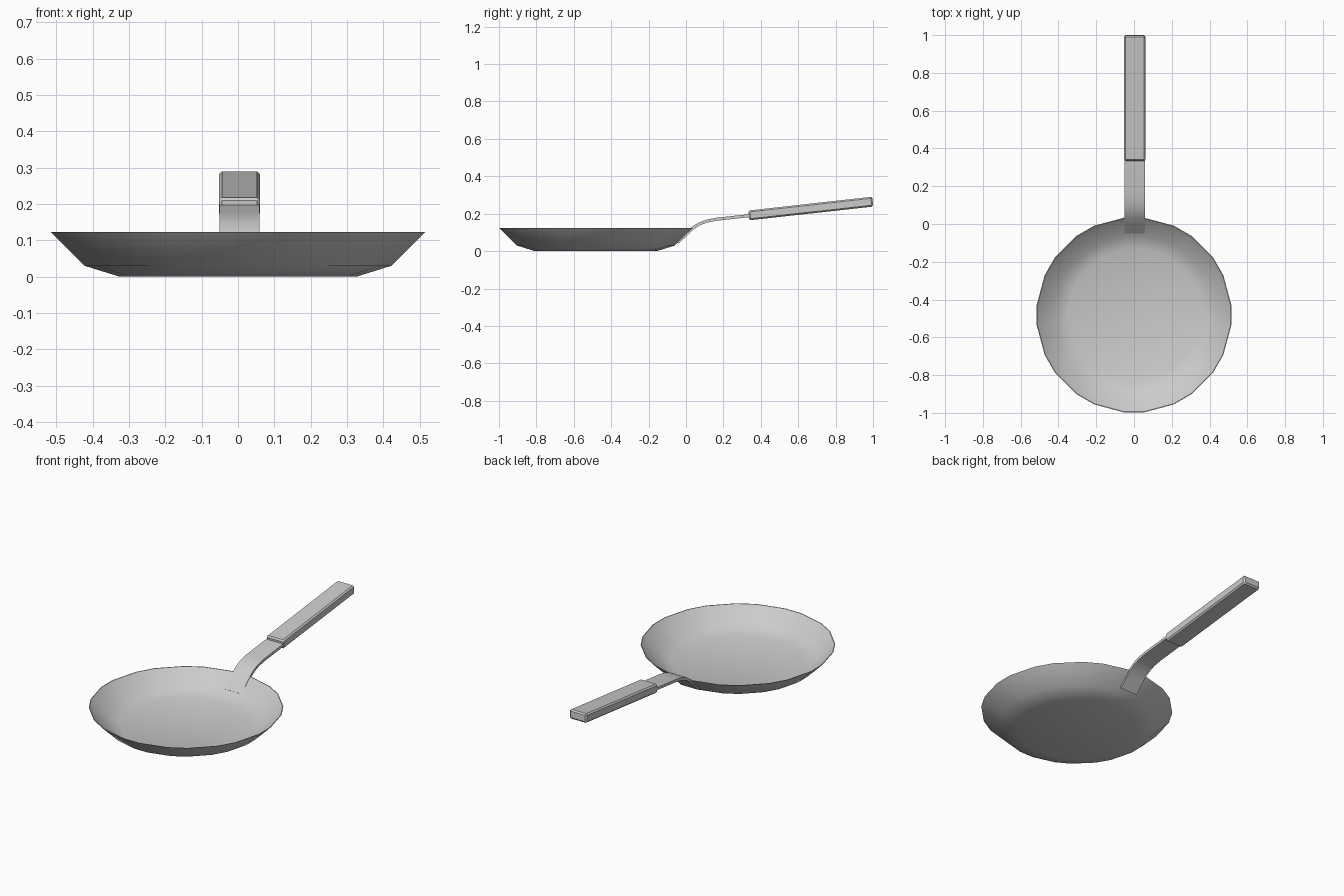
import bpy, bmesh
from math import cos, sin, radians
from mathutils import Vector

cube = bpy.data.objects.get("Cube")
if cube:
    bpy.data.objects.remove(cube, do_unlink=True)

# Single bare metal colour
metal = bpy.data.materials.new("grey_metal")
metal.use_nodes = True
grey = (0.6, 0.6, 0.6, 1)
metal.diffuse_color = grey
metal.node_tree.nodes["Principled BSDF"].inputs["Base Color"].default_value = grey


def finish(name, bm, angle=30):
    bmesh.ops.recalc_face_normals(bm, faces=bm.faces[:])
    mesh = bpy.data.meshes.new(name)
    bm.to_mesh(mesh)
    bm.free()
    mesh.materials.append(metal)
    obj = bpy.data.objects.new(name, mesh)
    bpy.context.collection.objects.link(obj)
    bpy.ops.object.select_all(action='DESELECT')
    obj.select_set(True)
    bpy.context.view_layer.objects.active = obj
    bpy.ops.object.shade_smooth_by_angle(angle=radians(angle))
    return obj


def loft(bm, loops):
    # Skin consecutive closed loops and cap both ends
    rings = [[bm.verts.new(p) for p in loop] for loop in loops]
    for a, b in zip(rings, rings[1:]):
        for i in range(len(a)):
            j = (i + 1) % len(a)
            bm.faces.new((a[i], a[j], b[j], b[i]))
    bm.faces.new(rings[0])
    bm.faces.new(rings[-1])


# Pan: a twelve-sided bowl with clipped corners, outside then inside profile
PAN_Y = -0.482
angles = [radians(30 * k + d) for k in range(12) for d in (-6, 6)]
profile = [(0.328, 0), (0.425, 0.03), (0.518, 0.123),
           (0.514, 0.123), (0.425, 0.04), (0.35, 0.014)]
bm = bmesh.new()
loft(bm, [[(r * cos(a), PAN_Y + r * sin(a), z) for a in angles] for r, z in profile])
finish("pan_bowl", bm, 35)

# Strap: flat bar that bends up from the bowl wall to the grip
X0, HALF = 0.004, 0.055
path = [Vector(p) for p in [(-0.045, 0.045), (0.005, 0.094), (0.035, 0.122), (0.07, 0.145),
                            (0.11, 0.16), (0.16, 0.17), (0.36, 0.192)]]
loops = []
for i, p in enumerate(path):
    t = (path[min(i + 1, len(path) - 1)] - path[max(i - 1, 0)]).normalized()
    n = Vector((-t.y, t.x)) * 0.008
    loops.append([(X0 + sx * HALF, p.x + s * n.x, p.y + s * n.y)
                  for sx, s in ((-1, -1), (1, -1), (1, 1), (-1, 1))])
bm = bmesh.new()
loft(bm, loops)
finish("handle_strap", bm)

# Grip: sloping block with narrow chamfers
bm = bmesh.new()
loft(bm, [[(X0 + sx * 0.056, y, z) for sx, y, z in
           ((-1, yb, zb), (1, yb, zb), (1, yt, zt), (-1, yt, zt))]
          for yb, zb, yt, zt in ((0.338, 0.165, 0.334, 0.217), (1.0, 0.238, 0.997, 0.291))])
bmesh.ops.bevel(bm, geom=bm.edges[:], offset=0.008, segments=1, affect='EDGES')
finish("handle_grip", bm)
